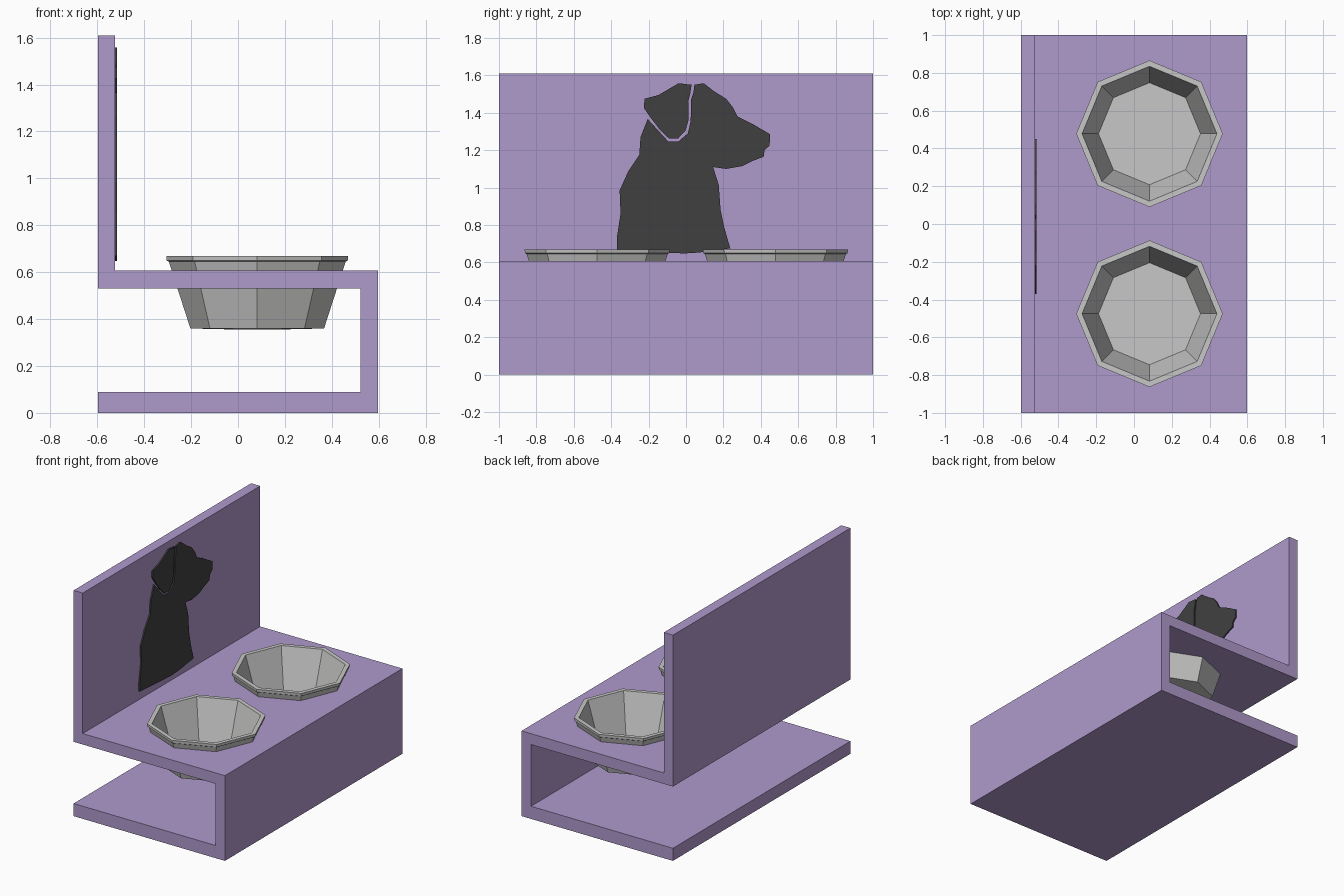
import bpy, bmesh, math

if "Cube" in bpy.data.objects:
    bpy.data.objects.remove(bpy.data.objects["Cube"])


def material(name, color):
    m = bpy.data.materials.new(name)
    m.diffuse_color = (*color, 1)
    m.use_nodes = True
    m.node_tree.nodes["Principled BSDF"].inputs["Base Color"].default_value = m.diffuse_color
    return m


PURPLE = material("purple_board", (0.43, 0.32, 0.60))
STEEL = material("light_grey_metal", (0.58, 0.575, 0.57))
BLACK = material("charcoal", (0.051, 0.051, 0.051))


def finish(name, bm, mat):
    bmesh.ops.recalc_face_normals(bm, faces=bm.faces[:])
    me = bpy.data.meshes.new(name)
    bm.to_mesh(me)
    bm.free()
    ob = bpy.data.objects.new(name, me)
    bpy.context.collection.objects.link(ob)
    me.materials.append(mat)
    return ob


def extrude_outline(name, points, vec, mat):
    """Fill a closed 3D outline and extrude it along vec."""
    bm = bmesh.new()
    face = bm.faces.new([bm.verts.new(p) for p in points])
    new = bmesh.ops.extrude_face_region(bm, geom=[face], use_keep_orig=True)["geom"]
    bmesh.ops.translate(bm, vec=vec, verts=[v for v in new if isinstance(v, bmesh.types.BMVert)])
    return finish(name, bm, mat)


def lathe(name, profile, center, mat, sides=8):
    """Revolve an (r, z) profile with capped ends."""
    bm = bmesh.new()
    angles = [2 * math.pi * i / sides for i in range(sides)]
    rings = [[bm.verts.new((center[0] + r * math.cos(a), center[1] + r * math.sin(a), z))
              for a in angles] for r, z in profile]
    for lo, hi in zip(rings, rings[1:]):
        for i in range(sides):
            j = (i + 1) % sides
            bm.faces.new((lo[i], lo[j], hi[j], hi[i]))
    bm.faces.new(rings[0])
    bm.faces.new(rings[-1])
    return finish(name, bm, mat)


# Stand: one folded board with base, front panel, shelf and backboard
stand_profile = [(-.597, 0), (.597, 0), (.597, .608), (-.525, .608), (-.525, 1.61),
                 (-.597, 1.61), (-.597, .53), (.523, .53), (.523, .09), (-.597, .09)]
stand = extrude_outline("stand", [(x, -1, z) for x, z in stand_profile], (0, 2, 0), PURPLE)

# Two octagonal bowls set into holes in the shelf
bowl_profile = [(.07, .355), (.285, .36), (.377, .645), (.386, .65), (.388, .67),
                (.357, .67), (.27, .385)]
for side, y in (("left", -.475), ("right", .478)):
    center = (.082, y)
    lathe(side + "_bowl", bowl_profile, center, STEEL)
    cutter = lathe(side + "_hole_cutter", [(.339, .45), (.339, .70)], center, PURPLE)
    cutter.hide_render = True
    cutter.hide_viewport = True
    cutter.display_type = 'WIRE'
    cut = stand.modifiers.new(side + "_hole", 'BOOLEAN')
    cut.operation = 'DIFFERENCE'
    cut.solver = 'EXACT'
    cut.object = cutter

# Dog silhouette: thin plates on the backboard, (y, z) outlines
body = [(.045, 1.55), (.095, 1.558), (.15, 1.515), (.215, 1.475), (.25, 1.43), (.275, 1.38),
        (.365, 1.335), (.45, 1.285), (.447, 1.225), (.42, 1.20), (.415, 1.165), (.35, 1.14),
        (.30, 1.115), (.215, 1.10), (.145, 1.11), (.175, 1.015), (.185, .88), (.205, .785),
        (.237, .675), (.07, .653), (-.01, .648), (-.195, .657), (-.37, .67), (-.37, .73),
        (-.35, .86), (-.355, .985), (-.31, 1.085), (-.25, 1.175), (-.243, 1.27),
        (-.205, 1.367), (-.095, 1.247), (-.04, 1.247), (.01, 1.29), (.025, 1.355),
        (.027, 1.47), (.04, 1.51)]
ear = [(-.222, 1.475), (-.147, 1.495), (-.04, 1.558), (.03, 1.55), (.022, 1.50), (.012, 1.46),
       (.013, 1.36), (-.003, 1.305), (-.043, 1.262), (-.09, 1.262), (-.14, 1.31),
       (-.19, 1.375), (-.225, 1.425)]
for name, outline in (("dog_body_plate", body), ("dog_ear_plate", ear)):
    extrude_outline(name, [(-.525, y, z) for y, z in outline], (.0095, 0, 0), BLACK)
